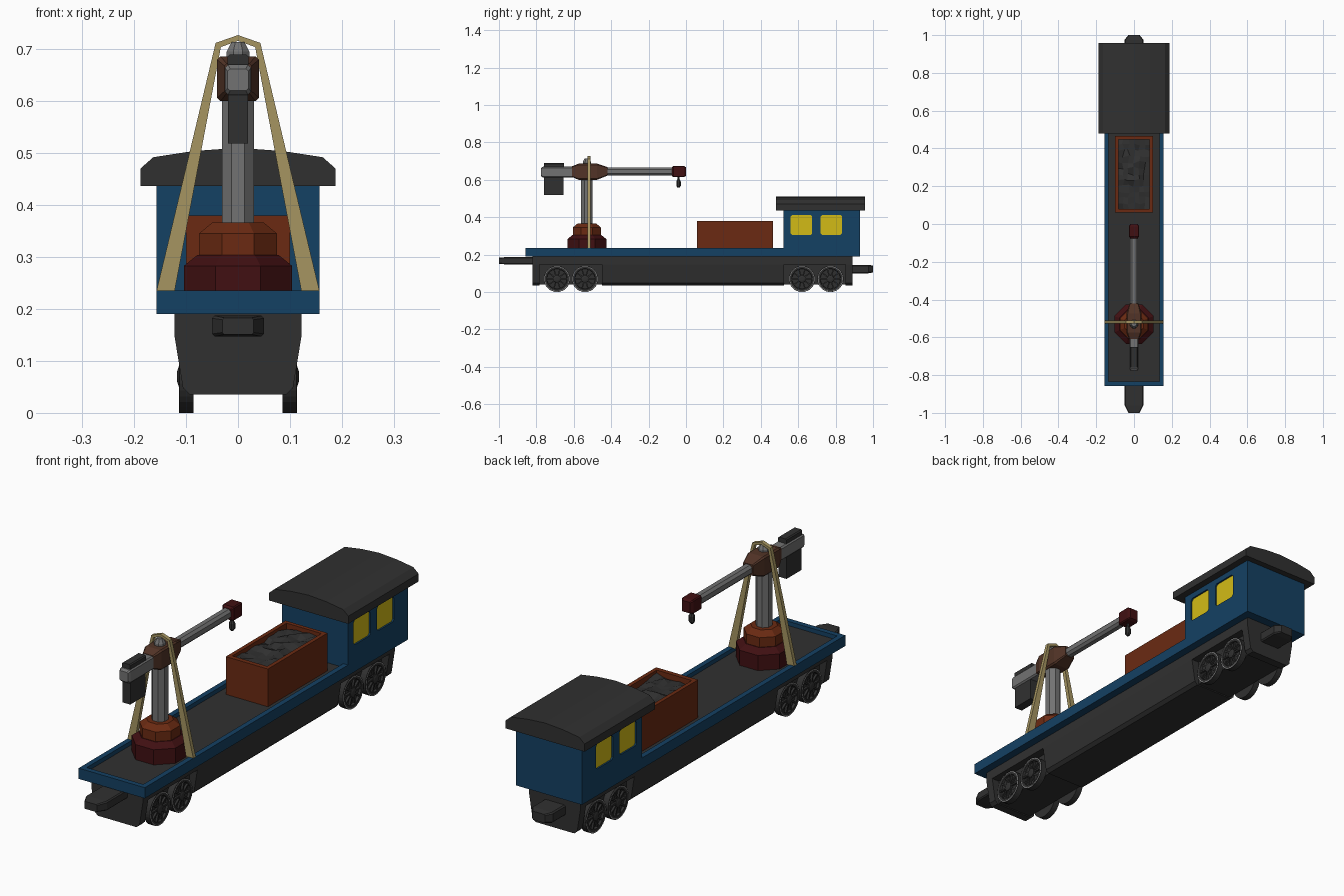
import bpy, bmesh, math, random
from mathutils import Vector, Matrix

if "Cube" in bpy.data.objects:
    bpy.data.objects.remove(bpy.data.objects["Cube"])
random.seed(4)


def material(name, r, g, b):
    m = bpy.data.materials.new(name)
    m.diffuse_color = (r, g, b, 1)
    m.use_nodes = True
    m.node_tree.nodes["Principled BSDF"].inputs["Base Color"].default_value = m.diffuse_color
    return m


BLUE = material("blue", 0.007, 0.052, 0.125)
DARK = material("dark grey", 0.03, 0.03, 0.03)
RUST = material("rust", 0.145, 0.023, 0.006)
RED = material("dark red", 0.052, 0.005, 0.006)
YELLOW = material("yellow", 0.65, 0.5, 0.008)
TAN = material("tan", 0.38, 0.3, 0.12)
GREY = material("mid grey", 0.17, 0.17, 0.17)
BROWN = material("brown", 0.085, 0.034, 0.02)
STEEL = material("light steel", 0.4, 0.4, 0.4)


def finish(name, bm, *mats):
    bmesh.ops.recalc_face_normals(bm, faces=bm.faces)
    me = bpy.data.meshes.new(name)
    bm.to_mesh(me)
    bm.free()
    for m in mats:
        me.materials.append(m)
    ob = bpy.data.objects.new(name, me)
    bpy.context.collection.objects.link(ob)
    return ob


def skin(name, rings, mat):
    """Closed solid through a list of equal-length point rings."""
    bm = bmesh.new()
    vs = [[bm.verts.new(p) for p in r] for r in rings]
    n = len(vs[0])
    for a, b in zip(vs, vs[1:]):
        for i in range(n):
            bm.faces.new((a[i], a[(i + 1) % n], b[(i + 1) % n], b[i]))
    bm.faces.new(vs[0])
    bm.faces.new(vs[-1])
    return finish(name, bm, mat)


def prism_y(name, pts, y0, y1, mat):
    return skin(name, [[(x, y, z) for x, z in pts] for y in (y0, y1)], mat)


def prism_x(name, pts, x0, x1, mat):
    return skin(name, [[(x, y, z) for y, z in pts] for x in (x0, x1)], mat)


def box(name, x0, x1, y0, y1, z0, z1, mat):
    return prism_y(name, [(x0, z0), (x1, z0), (x1, z1), (x0, z1)], y0, y1, mat)


def loft_y(name, secs, mat, c=0.25):
    """Chamfered rectangles (y, half width, z0, z1) joined along y."""
    rings = []
    for y, w, a, b in secs:
        d = c * min(2 * w, b - a)
        rings.append([(x, y, z) for x, z in (
            (w - d, a), (w, a + d), (w, b - d), (w - d, b),
            (d - w, b), (-w, b - d), (-w, a + d), (d - w, a))])
    return skin(name, rings, mat)


def turned(name, prof, n, y, mat):
    """Upright n-sided column, prof = (apothem, z)."""
    k = 1 / math.cos(math.pi / n)
    return skin(name, [[(r * k * math.cos((i + .5) * math.tau / n),
                         y + r * k * math.sin((i + .5) * math.tau / n), z)
                        for i in range(n)] for r, z in prof], mat)


def mirrored(pts):
    return pts + [(-x, z) for x, z in reversed(pts) if abs(x) > 1e-6]


# Deck with a raised rim and a dark sunken floor
deck = box("deck", -.157, .157, -.857, .93, .19, .236, BLUE)
bm = bmesh.new()
bm.from_mesh(deck.data)
bm.normal_update()
top = [f for f in bm.faces if f.normal.z > .9]
bmesh.ops.inset_region(bm, faces=top, thickness=.032)
down = bmesh.ops.inset_region(bm, faces=top, thickness=.0001, depth=-.018)
top[0].material_index = 1
deck.data.materials.append(DARK)
bm.to_mesh(deck.data)
bm.free()

# Underframe: top beam, tapering middle, narrow wheel bays, end aprons
trap = mirrored([(.092, .035), (.106, .048), (.122, .147)])
box("frame_beam", -.122, .122, -.82, .89, .147, .19, DARK)
prism_y("frame_middle", trap, -.45, .525, DARK)
for name, a, b in (("front_bay", -.79, -.45), ("rear_bay", .525, .86)):
    box(name, -.085, .085, a, b, .04, .15, DARK)
prism_y("front_apron", trap, -.82, -.783, DARK)
prism_y("rear_apron", trap, .853, .89, DARK)

# Couplers
for name, ys, z0, z1 in (("front_coupler", (-.8, -.96, -1), .147, .187),
                         ("rear_coupler", (.87, .975, 1), .1, .145)):
    loft_y(name, [(ys[0], .05, z0, z1), (ys[1], .05, z0, z1),
                  (ys[2], .03, z0 + .004, z1 - .004)], DARK, .12)


# Spoked wheels
def wheel(name, side, y):
    bm = bmesh.new()
    n, zc, R = 32, .07, .07

    def ring(r, x):
        return [bm.verts.new((side * x, y + r * math.cos(i * math.tau / n),
                              zc + r * math.sin(i * math.tau / n))) for i in range(n)]
    prof = [(.07, .086), (.07, .113), (.067, .114), (.065, .114), (.055, .113),
            (.053, .103), (.02, .103), (.019, .114), (.01, .117)]
    loops = [ring(r, x) for r, x in prof]
    for k, (a, b) in enumerate(zip(loops, loops[1:])):
        for i in range(n):
            f = bm.faces.new((a[i], a[(i + 1) % n], b[(i + 1) % n], b[i]))
            f.material_index = 1 if k == 2 else 0
    bm.faces.new(loops[0])
    bm.faces.new(loops[-1])
    for s in range(10):
        m = (Matrix.Translation((side * .106, y, zc)) @ Matrix.Rotation(s * math.tau / 10, 4, 'X')
             @ Matrix.Translation((0, .036, 0)) @ Matrix.Diagonal((.012, .038, .007, 1)))
        bmesh.ops.create_cube(bm, size=1, matrix=m)
    finish(name, bm, DARK, STEEL)


for i, y in enumerate((-.69, -.54, .62, .772)):
    for side, tag in ((1, "right"), (-1, "left")):
        wheel(f"wheel_{tag}_{i + 1}", side, y)

# Cab with recessed windows and an arched roof
cab = box("cab", -.157, .157, .522, .93, .22, .45, BLUE)


def window_shape(y0, y1, z0=.305, z1=.412, c=.009):
    return [(y0 + c, z0), (y1 - c, z0), (y1, z0 + c), (y1, z1 - c),
            (y1 - c, z1), (y0 + c, z1), (y0, z1 - c), (y0, z0 + c)]


for y0, y1 in ((.56, .675), (.72, .835)):
    for s, tag in ((1, "right"), (-1, "left")):
        shape = window_shape(y0, y1)
        cut = prism_x("window_cutter", shape, s * .147, s * .18, BLUE)
        mod = cab.modifiers.new("window", 'BOOLEAN')
        mod.operation, mod.object, mod.solver = 'DIFFERENCE', cut, 'EXACT'
        bpy.context.view_layer.objects.active = cab
        bpy.ops.object.modifier_apply(modifier=mod.name)
        bpy.data.objects.remove(cut)
        prism_x(f"{tag}_window", shape, s * .144, s * .15, YELLOW)
roof = [(.188, .437), (.188, .47), (.163, .492), (.085, .504), (0, .51)]
prism_y("roof", mirrored(roof), .48, .957, DARK)

# Coal bin: open walls and a lumpy heap
for s, tag in ((1, "right"), (-1, "left")):
    box(f"bin_{tag}_wall", s * .083, s * .1, .06, .465, .215, .38, RUST)
box("bin_front_wall", -.084, .084, .06, .08, .215, .38, RUST)
box("bin_rear_wall", -.084, .084, .448, .465, .215, .38, RUST)
bm = bmesh.new()
bmesh.ops.create_grid(bm, x_segments=6, y_segments=12, size=1,
                      matrix=Matrix.Translation((0, .264, .358)) @ Matrix.Diagonal((.084, .186, 1, 1)))
for v in bm.verts:
    v.co.z += random.uniform(-.006, .012)
    if not v.is_boundary:
        v.co.x += random.uniform(-.007, .007)
        v.co.y += random.uniform(-.008, .008)
finish("coal", bm, DARK)

# Crane pedestal, turret and post
CY = -.53
turned("crane_base", [(.104, .215), (.104, .283), (.078, .304)], 8, CY, RED)
turned("crane_turret", [(.075, .3), (.075, .345), (.05, .366)], 8, CY, RUST)
turned("crane_post", [(.031, .36), (.031, .62)], 8, CY, GREY)

# Crane head, boom and hook
loft_y("crane_head", [(-.61, .026, .615, .672), (-.575, .04, .6, .686),
                      (-.475, .04, .6, .686), (-.42, .024, .622, .668)], BROWN, .08)
turned("head_pin", [(.022, .68), (.022, .695), (.012, .714)], 8, CY, GREY)
loft_y("boom", [(-.44, .02, .624, .665), (-.06, .02, .624, .665)], GREY)
loft_y("boom_tip", [(-.076, .02, .62, .667), (-.066, .027, .614, .674),
                    (-.012, .027, .614, .674), (0, .02, .62, .667)], RED, .08)
turned("hook_rope", [(.005, .6), (.005, .62)], 6, -.04, DARK)
turned("hook", [(.006, .558), (.012, .568), (.012, .59), (.006, .602)], 8, -.04, DARK)

# Counterweight arm
loft_y("counter_arm", [(-.776, .02, .62, .662), (-.765, .025, .612, .67),
                       (-.6, .025, .612, .67)], GREY, .12)
box("counterweight", -.019, .019, -.758, -.655, .518, .62, DARK)
loft_y("counterweight_cap", [(-.76, .02, .66, .69), (-.652, .02, .66, .69)], DARK, .15)

# Bracing frame over the crane
outer = [(.157, .234), (.043, .712), (0, .727)]
inner = [(.122, .234), (.033, .704), (0, .716)]
for s, tag in ((1, "right"), (-1, "left")):
    pts = outer + inner[::-1]
    prism_y(f"{tag}_brace", [(s * x, z) for x, z in pts], -.527, -.51, TAN)
